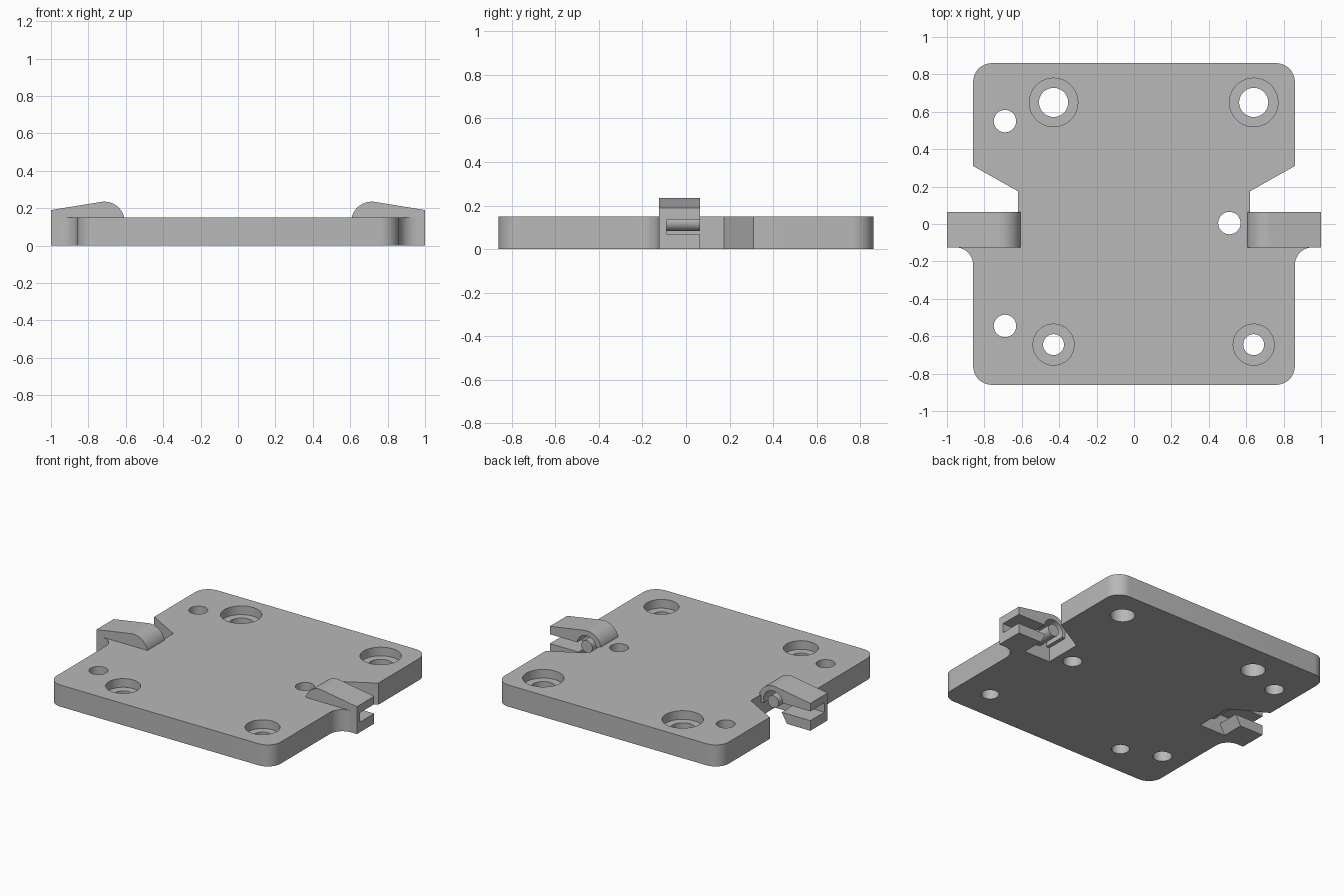
import bpy, bmesh
from math import cos, sin, radians

cube = bpy.data.objects.get("Cube")
if cube:
    bpy.data.objects.remove(cube, do_unlink=True)

grey = bpy.data.materials.new("plain_grey")
grey.use_nodes = True
grey.diffuse_color = (0.48, 0.48, 0.48, 1)
grey.node_tree.nodes["Principled BSDF"].inputs["Base Color"].default_value = grey.diffuse_color

THICK = 0.15
FRONT, WALL, BACK = -0.125, -0.09, 0.065   # depth limits of a clip


def arc(cx, cy, r, start, end, n=10):
    """Points along a circular arc, angles in degrees."""
    angles = [radians(start + (end - start) * i / n) for i in range(n + 1)]
    return [(cx + r * cos(a), cy + r * sin(a)) for a in angles]


def prism(name, points, lo, hi, axis="z"):
    """Extrude a flat outline along z, or an x-z outline along y."""
    bm = bmesh.new()
    place = (lambda a, b, h: (a, b, h)) if axis == "z" else (lambda a, b, h: (a, h, b))
    face = bm.faces.new([bm.verts.new(place(a, b, lo)) for a, b in points])
    new = bmesh.ops.extrude_face_region(bm, geom=[face])["geom"]
    shift = (0, 0, hi - lo) if axis == "z" else (0, hi - lo, 0)
    bmesh.ops.translate(bm, vec=shift, verts=[g for g in new if isinstance(g, bmesh.types.BMVert)])
    bmesh.ops.recalc_face_normals(bm, faces=bm.faces)
    mesh = bpy.data.meshes.new(name)
    bm.to_mesh(mesh)
    bm.free()
    mesh.materials.append(grey)
    obj = bpy.data.objects.new(name, mesh)
    bpy.context.collection.objects.link(obj)
    return obj


def smooth(obj):
    bpy.ops.object.select_all(action="DESELECT")
    obj.select_set(True)
    bpy.context.view_layer.objects.active = obj
    bpy.ops.object.shade_smooth_by_angle(angle=radians(30))


# Plate with rounded corners, filleted clip walls and side notches
half = arc(0.76, -0.76, 0.1, -90, 0)
half += arc(0.955, -0.22, 0.095, 180, 90)
half += [(1, FRONT), (1, WALL), (0.62, WALL), (0.62, 0.175), (0.86, 0.31)]
half += arc(0.76, 0.76, 0.1, 0, 90)
plate = prism("base_plate", half + [(-x, y) for x, y in reversed(half)], 0, THICK)


def drill(x, y, r, floor=-0.1):
    cutter = prism("hole_cutter", arc(x, y, r, 0, 350, 35), floor, THICK + 0.1)
    mod = plate.modifiers.new("hole", "BOOLEAN")
    mod.operation, mod.solver, mod.object = "DIFFERENCE", "EXACT", cutter
    bpy.ops.object.select_all(action="DESELECT")
    bpy.context.view_layer.objects.active = plate
    bpy.ops.object.modifier_apply(modifier=mod.name)
    bpy.data.objects.remove(cutter, do_unlink=True)


# Counterbored screw holes: wide at the back, narrower at the front
for x in (-0.43, 0.64):
    for y, hole, bore in ((0.65, 0.078, 0.13), (-0.645, 0.056, 0.11)):
        drill(x, y, bore, 0.09)
        drill(x, y, hole)

# Plain through holes
for x, y in ((-0.69, 0.55), (-0.69, -0.545), (0.51, 0.005)):
    drill(x, y, 0.06)
smooth(plate)

# Side clips: upper jaw curling over a peg, lower jaw, closed front wall
cx, cz = 0.715, 0.125
crown = [(1, 0.19)] + arc(cx, cz, 0.11, 80, 167, 14)
inner = arc(cx, cz, 0.075, 180, 8, 16)
upper = crown + [(0.61, 0.1), (0.645, 0.1)] + inner + [(1, 0.135)]
wall = crown + [(0.61, 0.005), (1, 0.005)]
lower = [(0.82, 0), (1, 0), (1, 0.07), (0.78, 0.07)]
peg = arc(cx, cz, 0.042, 0, 345, 23)

for side, s in (("left", 1), ("right", -1)):
    for part, outline, lo, hi in (
        ("upper_jaw", upper, FRONT, BACK),
        ("wall", wall, FRONT, WALL),
        ("lower_jaw", lower, WALL, BACK),
        ("peg", peg, WALL, BACK),
    ):
        smooth(prism(f"{side}_clip_{part}", [(s * x, z) for x, z in outline], lo, hi, "y"))
